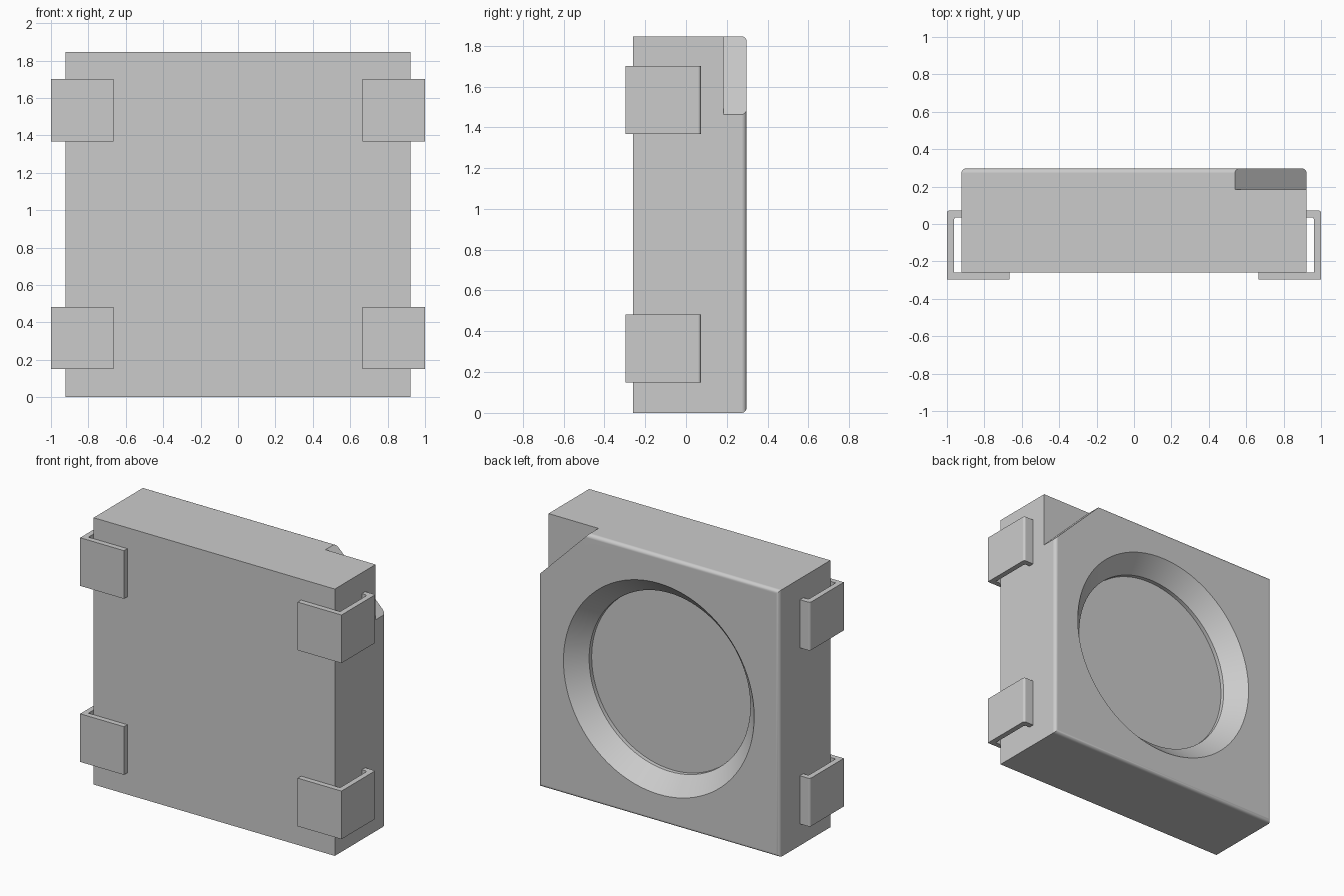
import bpy, bmesh, math
from mathutils import Matrix

cube = bpy.data.objects.get("Cube")
if cube:
    bpy.data.objects.remove(cube, do_unlink=True)

grey = bpy.data.materials.new("plain grey")
grey.use_nodes = True
COLOR = (0.6, 0.6, 0.6, 1)
grey.diffuse_color = COLOR
grey.node_tree.nodes["Principled BSDF"].inputs["Base Color"].default_value = COLOR

HALF_W, HEIGHT = 0.923, 1.846      # housing
FRONT, BACK = -0.26, 0.297
MID = HEIGHT / 2


def new_object(name, bm):
    bmesh.ops.recalc_face_normals(bm, faces=bm.faces)
    mesh = bpy.data.meshes.new(name)
    bm.to_mesh(mesh)
    bm.free()
    mesh.materials.append(grey)
    obj = bpy.data.objects.new(name, mesh)
    bpy.context.collection.objects.link(obj)
    return obj


def extruded(bm, points, vector):
    face = bm.faces.new([bm.verts.new(p) for p in points])
    out = bmesh.ops.extrude_face_region(bm, geom=[face])["geom"]
    moved = [v for v in out if isinstance(v, bmesh.types.BMVert)]
    bmesh.ops.translate(bm, verts=moved, vec=vector)


def activate(obj):
    bpy.ops.object.select_all(action="DESELECT")
    obj.select_set(True)
    bpy.context.view_layer.objects.active = obj


def cut(obj, cutter):
    activate(obj)
    mod = obj.modifiers.new("cut", "BOOLEAN")
    mod.operation, mod.solver, mod.object = "DIFFERENCE", "EXACT", cutter
    bpy.ops.object.modifier_apply(modifier=mod.name)
    bpy.data.objects.remove(cutter, do_unlink=True)


def smooth(obj):
    activate(obj)
    bpy.ops.object.shade_smooth_by_angle(angle=math.radians(30))
    mod = obj.modifiers.new("flat faces", "WEIGHTED_NORMAL")
    mod.keep_sharp = True


# Housing block, rounded around the rear face
bm = bmesh.new()
extruded(bm, [(x, FRONT, z) for x, z in ((-HALF_W, 0), (HALF_W, 0), (HALF_W, HEIGHT), (-HALF_W, HEIGHT))],
         (0, BACK - FRONT, 0))
rear = [e for e in bm.edges if all(v.co.y > 0 for v in e.verts)]
bmesh.ops.bevel(bm, geom=rear, offset=0.025, segments=5, profile=0.5, affect="EDGES")
housing = new_object("housing", bm)

# Conical round recess with a short straight wall at its floor
bm = bmesh.new()
profile = [(0, 0.15), (0.617, 0.15), (0.617, 0.178), (0.73, BACK), (0.73, 0.4), (0, 0.4)]
verts = [bm.verts.new((r, y, MID)) for r, y in profile]
edges = [bm.edges.new(pair) for pair in zip(verts, verts[1:])]
bmesh.ops.spin(bm, geom=verts + edges, cent=(0, 0, MID), axis=(0, 1, 0),
               angle=math.tau, steps=96, use_duplicate=False)
bmesh.ops.remove_doubles(bm, verts=bm.verts, dist=0.0001)
cut(housing, new_object("recess_cutter", bm))

# Triangular notch in the upper left rear corner
bm = bmesh.new()
reach = 0.1
extruded(bm, [(0.54 - reach, 0.185, HEIGHT + reach), (HALF_W + reach, 0.185, HEIGHT + reach),
              (HALF_W + reach, 0.185, 1.463 - reach)], (0, 0.3, 0))
cut(housing, new_object("notch_cutter", bm))
smooth(housing)

# Four bent terminals: foot under the front, side strip, return into the housing
T = 0.037
OUTLINE = [(0.665, -0.297), (1, -0.297), (1, 0.073), (0.9, 0.073),
           (0.9, 0.073 - T), (1 - T, 0.073 - T), (1 - T, FRONT), (0.665, FRONT)]
for side, sign in (("left", 1), ("right", -1)):
    for level, z in (("lower", 0.15), ("upper", 1.368)):
        bm = bmesh.new()
        extruded(bm, [(x, y, z) for x, y in OUTLINE], (0, 0, 0.333))
        bends = [e for e in bm.edges
                 if abs(e.verts[0].co.z - e.verts[1].co.z) > 0.1
                 and e.verts[0].co.x > 0.95 and e.verts[0].co.y > 0]
        bmesh.ops.bevel(bm, geom=bends, offset=0.015, segments=4, profile=0.5, affect="EDGES")
        bmesh.ops.transform(bm, matrix=Matrix.Diagonal((sign, 1, 1, 1)), verts=bm.verts)
        smooth(new_object(f"{level}_{side}_terminal", bm))
